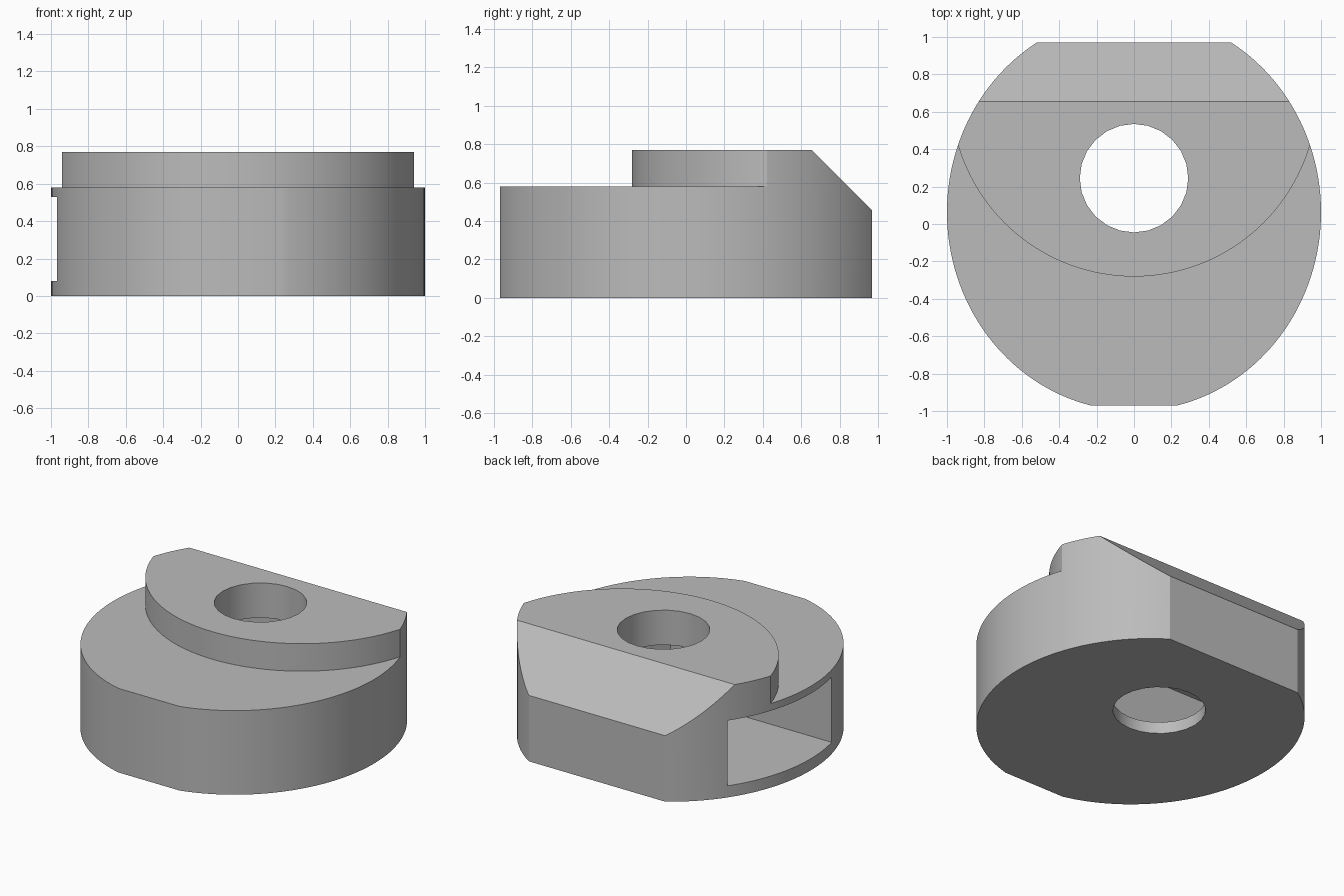
import bpy, bmesh
from math import sin, cos, asin, pi, radians
from mathutils import Vector

cube = bpy.data.objects.get("Cube")
if cube:
    bpy.data.objects.remove(cube, do_unlink=True)

HEIGHT, STEP, FLAT = 0.77, 0.58, 0.97
HOLE_Y = 0.245

grey = bpy.data.materials.new("plain_grey")
grey.use_nodes = True
colour = (0.5, 0.5, 0.5, 1)
grey.diffuse_color = colour
grey.node_tree.nodes["Principled BSDF"].inputs["Base Color"].default_value = colour


def arc(cx, cy, rx, ry, start, end, steps):
    """Points along an elliptical arc, both ends included."""
    angles = [start + (end - start) * i / steps for i in range(steps + 1)]
    return [(cx + rx * cos(a), cy + ry * sin(a)) for a in angles]


def prism(name, outline, bottom, top):
    """Extrude a flat outline upward into a closed solid."""
    bm = bmesh.new()
    base = bm.faces.new([bm.verts.new((x, y, bottom)) for x, y in outline])
    new = bmesh.ops.extrude_face_region(bm, geom=[base])["geom"]
    verts = [v for v in new if isinstance(v, bmesh.types.BMVert)]
    bmesh.ops.translate(bm, verts=verts, vec=(0, 0, top - bottom))
    bmesh.ops.recalc_face_normals(bm, faces=bm.faces)
    mesh = bpy.data.meshes.new(name)
    bm.to_mesh(mesh)
    bm.free()
    mesh.materials.append(grey)
    obj = bpy.data.objects.new(name, mesh)
    bpy.context.collection.objects.link(obj)
    return obj


def cut(target, cutter):
    """Subtract the cutter from the target, then discard it."""
    cutter.hide_render = True
    mod = target.modifiers.new(cutter.name, "BOOLEAN")
    mod.operation, mod.solver, mod.object = "DIFFERENCE", "EXACT", cutter
    bpy.context.view_layer.objects.active = target
    bpy.ops.object.modifier_apply(modifier=mod.name)
    bpy.data.objects.remove(cutter, do_unlink=True)


# Oval body with a flat at the front and a wider one at the back
centre_y, depth = 0.063, 1.062
low = asin((-FLAT - centre_y) / depth)
high = asin((FLAT - centre_y) / depth)
side = arc(0, centre_y, 1, depth, low, high, 56)
body = prism("clamp_body", side + [(-x, y) for x, y in reversed(side)], 0, HEIGHT)

# Sloped back edge
bm = bmesh.new()
bm.from_mesh(body.data)
bmesh.ops.bisect_plane(bm, geom=bm.verts[:] + bm.edges[:] + bm.faces[:],
                       plane_co=Vector((0, 0.655, HEIGHT)),
                       plane_no=Vector((0, 1, 1)).normalized(), clear_outer=True)
bmesh.ops.holes_fill(bm, edges=[e for e in bm.edges if e.is_boundary])
bmesh.ops.recalc_face_normals(bm, faces=bm.faces)
bm.to_mesh(body.data)
bm.free()

# Lower front step around the raised round boss
rim = arc(0, 0.70, 0.981, 0.981, radians(190), radians(350), 64)
edge = rim[0][1]
cut(body, prism("step_cutter",
                rim + [(1.3, edge), (1.3, -1.3), (-1.3, -1.3), (-1.3, edge)],
                STEP, 1))

# Side pocket with a six-sided inner end
half = 0.45
cut(body, prism("pocket_cutter",
                [(-1.3, HOLE_Y - half), (0.26, HOLE_Y - half), (0.52, HOLE_Y),
                 (0.26, HOLE_Y + half), (-1.3, HOLE_Y + half)], 0.08, 0.53))

# Bolt hole straight through
cut(body, prism("hole_cutter",
                arc(0, HOLE_Y, 0.29, 0.29, 0, 2 * pi, 24)[:-1], -0.2, 1))

# Smooth curved walls, sharp corners
bpy.ops.object.select_all(action="DESELECT")
body.select_set(True)
bpy.context.view_layer.objects.active = body
bpy.ops.object.shade_smooth_by_angle(angle=radians(20))
